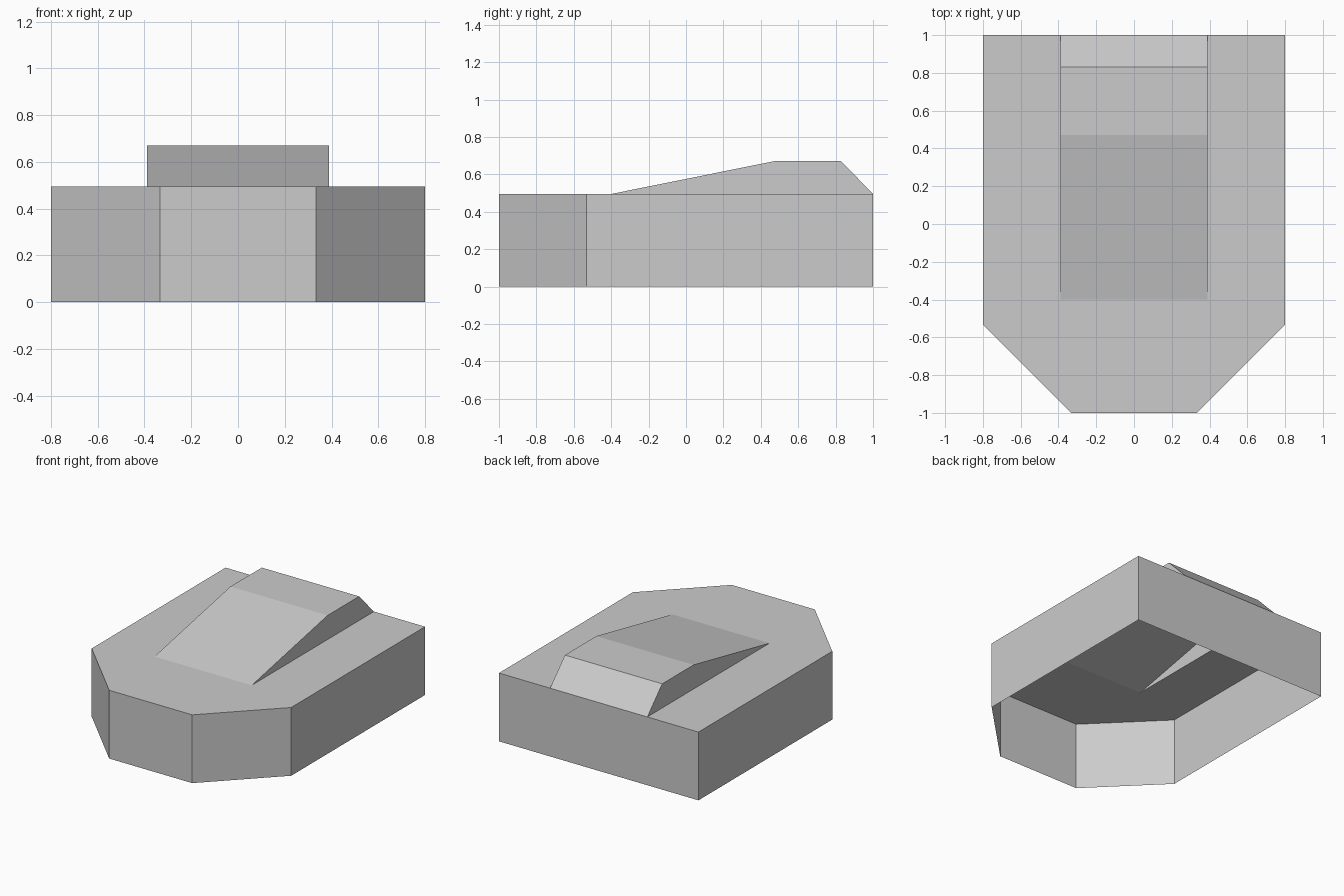
import bpy
import bmesh

cube = bpy.data.objects.get("Cube")
if cube:
    bpy.data.objects.remove(cube, do_unlink=True)

# One plain grey for the whole model
grey = bpy.data.materials.new("light grey")
grey.use_nodes = True
color = (0.6, 0.6, 0.6, 1.0)
grey.diffuse_color = color
grey.node_tree.nodes["Principled BSDF"].inputs["Base Color"].default_value = color

DECK = 0.495   # height of the flat deck
HALF = 0.39    # half width of the raised ramp


def mirrored(half):
    """Close a right-hand outline with its mirror image."""
    return half + [(-x, y) for x, y in reversed(half)]


def make_object(name, bm):
    bmesh.ops.remove_doubles(bm, verts=bm.verts, dist=0.0001)
    mesh = bpy.data.meshes.new(name)
    bm.to_mesh(mesh)
    bm.free()
    mesh.materials.append(grey)
    obj = bpy.data.objects.new(name, mesh)
    bpy.context.collection.objects.link(obj)


# Hull: open-bottomed walls, with a deck that leaves a slot under the ramp
bm = bmesh.new()
outline = mirrored([(0.333, -1), (0.8, -0.533), (0.8, 1), (HALF, 1)])
low = [bm.verts.new((x, y, 0)) for x, y in outline]
high = [bm.verts.new((x, y, DECK)) for x, y in outline]
for i in range(len(outline)):
    j = (i + 1) % len(outline)
    bm.faces.new((low[i], low[j], high[j], high[i]))
slot = [bm.verts.new((x, -0.4, DECK)) for x in (-HALF, HALF)]
bm.faces.new(high[:4] + [slot[1], slot[0]] + high[4:])
make_object("hull", bm)

# Ramp: hollow wedge with a flat top and a sloped back
bm = bmesh.new()
profile = [(-0.4, DECK), (0.47, 0.67), (0.83, 0.67), (1, DECK)]
left = [bm.verts.new((HALF, y, z)) for y, z in profile]
right = [bm.verts.new((-HALF, y, z)) for y, z in profile]
for i in range(3):
    bm.faces.new((right[i], left[i], left[i + 1], right[i + 1]))
bm.faces.new(left[::-1])
bm.faces.new(right)
make_object("ramp", bm)
